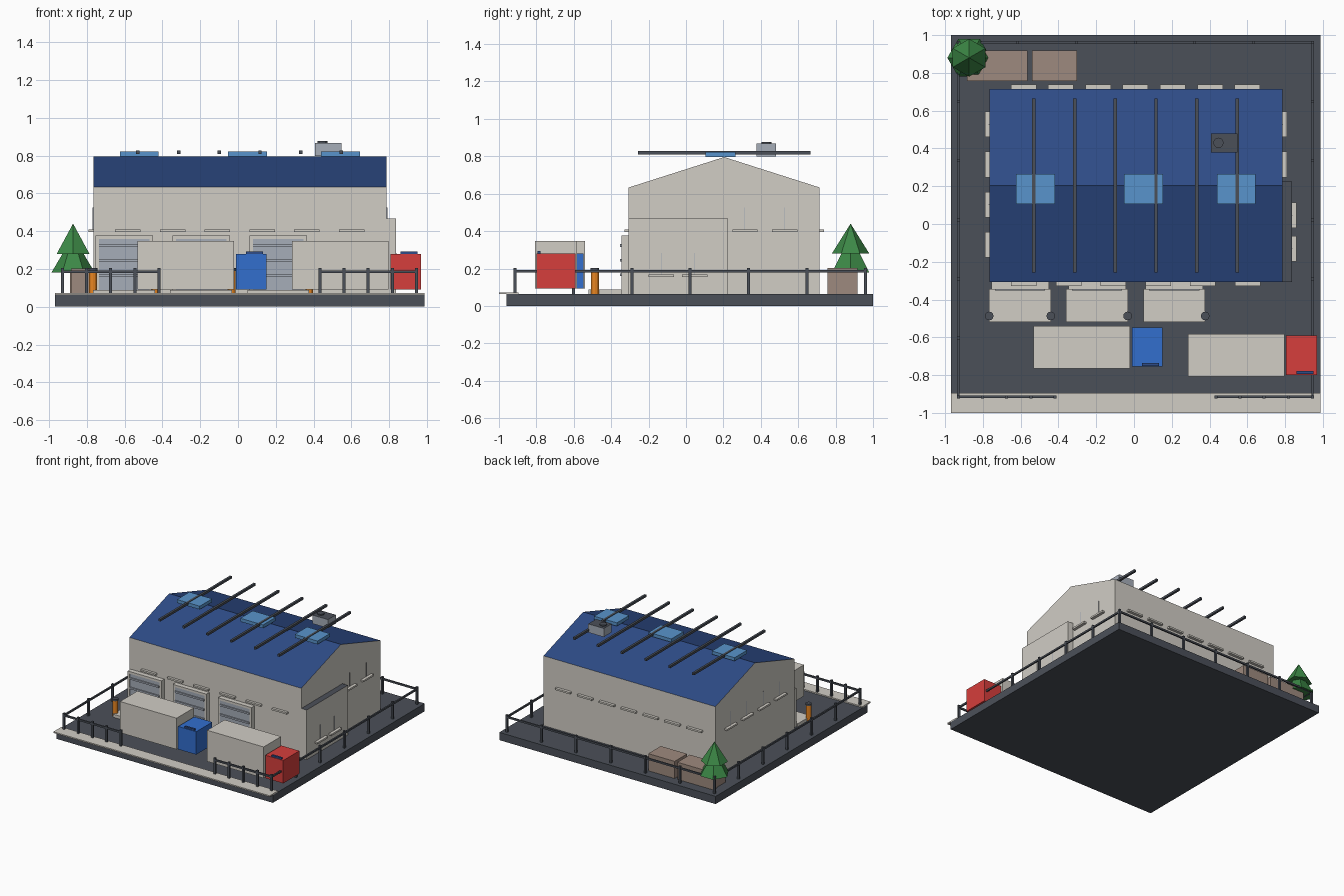
import bpy, bmesh, math
from mathutils import Matrix

cube = bpy.data.objects.get("Cube")
if cube:
    bpy.data.objects.remove(cube, do_unlink=True)


def material(name, r, g, b):
    """Flat colour given as 0-255 display values."""
    lin = [((c / 255 + 0.055) / 1.055) ** 2.4 for c in (r, g, b)] + [1]
    m = bpy.data.materials.new(name)
    m.use_nodes = True
    m.diffuse_color = lin
    m.node_tree.nodes["Principled BSDF"].inputs["Base Color"].default_value = lin
    return m


WALL = material("pale concrete", 209, 205, 197)
DARK = material("dark asphalt", 75, 80, 89)
ROOF = material("navy roof", 46, 76, 136)
GLASS = material("skylight blue", 89, 148, 204)
STEEL = material("grey steel", 166, 173, 185)
BLUE = material("cab blue", 50, 110, 206)
RED = material("cab red", 214, 62, 60)
ORANGE = material("safety orange", 250, 144, 36)
GREEN = material("pine green", 60, 136, 70)
BROWN = material("crate brown", 158, 138, 126)


def finish(name, bm, mats, rule=None):
    bmesh.ops.recalc_face_normals(bm, faces=bm.faces)
    bm.normal_update()
    if rule:
        for f in bm.faces:
            f.material_index = rule(f)
    mesh = bpy.data.meshes.new(name)
    bm.to_mesh(mesh)
    bm.free()
    for m in mats:
        mesh.materials.append(m)
    ob = bpy.data.objects.new(name, mesh)
    bpy.context.collection.objects.link(ob)
    return ob


def box(name, x, y, z, *mats):
    """Box from (min, max) ranges; a second material colours the top."""
    bm = bmesh.new()
    centre = [(r[0] + r[1]) / 2 for r in (x, y, z)]
    size = [r[1] - r[0] for r in (x, y, z)]
    bmesh.ops.create_cube(bm, size=1, matrix=Matrix.Translation(centre) @ Matrix.Diagonal(size + [1]))
    top = (lambda f: int(f.normal.z > 0.5)) if len(mats) > 1 else None
    return finish(name, bm, mats, top)


def cone(name, x, y, z, r1, r2, sides, mat, turn=0):
    bm = bmesh.new()
    place = Matrix.Translation((x, y, (z[0] + z[1]) / 2)) @ Matrix.Rotation(math.radians(turn), 4, "Z")
    bmesh.ops.create_cone(bm, cap_ends=True, segments=sides, radius1=r1, radius2=r2,
                          depth=z[1] - z[0], matrix=place)
    return finish(name, bm, [mat])


def around(c, width):
    return (c - width / 2, c + width / 2)


G = 0.063  # ground level

# Yard and pavement
box("yard_slab", (-0.968, 0.987), (-0.96, 1.0), (0, G), DARK)
box("pavement", (-0.968, 0.987), (-1.0, -0.895), (G, G + 0.01), WALL)

# Warehouse walls, then a gabled roof prism with wall-coloured ends
FRONT, BACK, EAVE = -0.307, 0.715, 0.633
box("warehouse_walls", (-0.766, 0.787), (FRONT, BACK), (G, EAVE), WALL)
bm = bmesh.new()
profile = [(FRONT, EAVE), (BACK, EAVE), (0.204, 0.796)]
gable = bm.faces.new([bm.verts.new((-0.766, y, z)) for y, z in profile])
new = bmesh.ops.extrude_face_region(bm, geom=[gable])["geom"]
bmesh.ops.translate(bm, vec=(1.553, 0, 0), verts=[v for v in new if isinstance(v, bmesh.types.BMVert)])
finish("gabled_roof", bm, [WALL, ROOF], lambda f: int(f.normal.z > 0.5))
box("side_annex", (0.78, 0.836), (FRONT, 0.225), (G, 0.468), WALL, DARK)

# Roof bars, skylights and vent
for i in range(6):
    box("roof_bar", around(-0.53 + 0.2155 * i, 0.018), (-0.257, 0.665), (0.809, 0.827), DARK)
for x in (-0.522, 0.05, 0.542):
    box("skylight", around(x, 0.205), (0.105, 0.265), (0.796, 0.823), GLASS)
box("roof_vent", (0.407, 0.548), (0.378, 0.48), (0.798, 0.868), STEEL, DARK)
cone("vent_fan", 0.447, 0.43, (0.862, 0.877), 0.027, 0.027, 12, DARK)

# Ledges on the long walls
L, H = 0.135, (0.395, 0.409)
for i in range(6):
    box("front_ledge", around(-0.583 + 0.237 * i, L), (-0.328, -0.3), H, WALL)
for i in range(7):
    box("back_ledge", around(-0.585 + 0.1975 * i, L), (0.71, 0.738), H, WALL)


# Ledges on the end walls, each with a hairline seam above
def end_ledge(name, wall, side, y, z):
    ledge = sorted((wall - side * 0.006, wall + side * 0.024))
    box(name + "_ledge", ledge, around(y, L), (z, z + 0.014), WALL)
    seam = sorted((wall - side * 0.006, wall + side * 0.003))
    box(name + "_seam", seam, around(y, 0.002), (z + 0.014, z + 0.13), STEEL)


for i in range(4):
    end_ledge("right_end", -0.766, -1, 0.528 - 0.213 * i, 0.395)
for y in (0.315, 0.528):
    end_ledge("left_end", 0.787, 1, y, 0.395)
for y in (-0.132, 0.047):
    end_ledge("annex", 0.836, 1, y, 0.154)

# Loading bays: frame, ribbed shutter and dock plate
for x in (-0.603, -0.195, 0.213):
    for s in (-1, 1):
        box("bay_jamb", around(x + s * 0.143, 0.018), (-0.346, -0.3), (G, 0.377), WALL)
    box("bay_header", around(x, 0.304), (-0.346, -0.3), (0.359, 0.377), WALL)
    box("bay_shutter", around(x, 0.27), (-0.343, -0.3), (G, 0.36), STEEL)
    for z in (0.167, 0.245, 0.323):
        box("shutter_rib", around(x, 0.265), (-0.353, -0.33), around(z, 0.014), STEEL)
    box("dock_plate", around(x, 0.328), (-0.52, -0.345), (G, 0.088), WALL)

# Bollards
for x in (-0.767, -0.44, -0.034, 0.377):
    cone("bollard", x, -0.487, (G, 0.19), 0.021, 0.021, 12, ORANGE)
    cone("bollard_cap", x, -0.487, (0.19, 0.204), 0.023, 0.023, 12, DARK)


# Lorries
def lorry(x, y, paint):
    box("trailer", (x, x + 0.511), around(y, 0.224), (0.092, 0.347), WALL)
    box("cab", (x + 0.52, x + 0.682), around(y, 0.207), (0.092, 0.279), paint)
    box("cab_visor", (x + 0.573, x + 0.663), around(y - 0.091, 0.016), (0.277, 0.293), ROOF)


lorry(-0.531, -0.652, BLUE)
lorry(0.286, -0.695, RED)

# Fence
X0, X1, Y0, Y1 = -0.93, 0.945, -0.915, 0.96
RAIL, T = (0.178, 0.192), 0.012


def post(x, y):
    box("fence_post", around(x, 0.016), around(y, 0.016), (G, 0.204), DARK)


for x in (X0, X1):
    box("side_rail", around(x, T), (Y0, Y1), RAIL, DARK)
    for i in range(7):
        post(x, Y0 + (Y1 - Y0) * i / 6)
box("back_rail", (X0, X1), around(Y1, T), RAIL, DARK)
for i in range(1, 6):
    post(X0 + (X1 - X0) * i / 6, Y1)
for a, b in ((X0, -0.418), (X1, 0.433)):
    box("front_rail", (min(a, b), max(a, b)), around(Y0, T), RAIL, DARK)
    for i in range(1, 5):
        post(a + (b - a) * i / 4, Y0)

# Crates
box("crate", (-0.885, -0.565), (0.757, 0.918), (G, 0.203), BROWN)
box("crate", (-0.54, -0.302), (0.757, 0.918), (G, 0.203), BROWN)

# Pine tree: two six-sided tiers, points turned against each other
cone("tree_trunk", -0.873, 0.88, (G, 0.19), 0.02, 0.02, 6, BROWN)
cone("tree_lower", -0.873, 0.88, (0.18, 0.375), 0.115, 0, 6, GREEN, 30)
cone("tree_upper", -0.873, 0.88, (0.28, 0.44), 0.1, 0, 6, GREEN)
